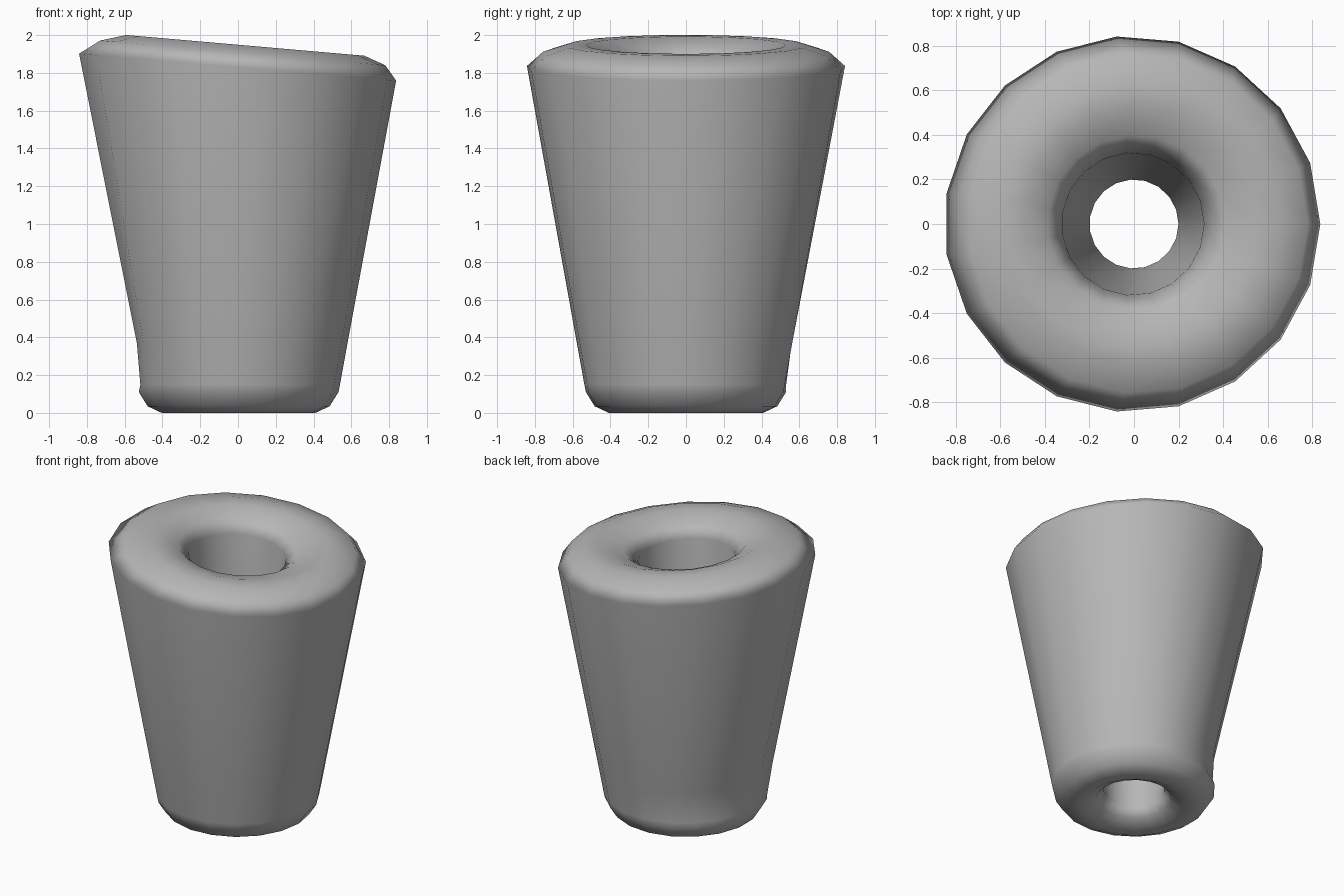
import bpy, bmesh, math

if "Cube" in bpy.data.objects:
    bpy.data.objects.remove(bpy.data.objects["Cube"])

SIDES = 19
# Closed ring profile: radius, height, x shift, tilt (z change per unit x), dent depth
PROFILE = [
    (0.20, 0.11, 0, 0, 0), (0.25, 0.04, 0, 0, 0), (0.33, 0.0, 0, 0, 0),
    (0.41, 0.0, 0, 0, 0), (0.485, 0.035, 0, 0, 0), (0.532, 0.11, 0, 0, 0),
    (0.54, 0.15, 0, 0, 0.022), (0.58, 0.37, 0, 0, 0.052),
    (0.845, 1.83, -0.008, -0.085, 0), (0.76, 1.908, 0.02, -0.087, 0),
    (0.635, 1.949, 0.035, -0.087, 0), (0.53, 1.949, 0.03, -0.087, 0),
    (0.40, 1.905, 0.01, -0.087, 0), (0.32, 1.83, -0.005, -0.085, 0),
]


def dent_weight(angle):
    # small dent low on the back left of the wall
    offset = min(abs(angle - math.radians(150)), math.radians(60))
    return max(0.0, math.cos(offset * 1.5)) ** 0.5


bm = bmesh.new()
rings = []
for radius, height, shift, tilt, dent in PROFILE:
    ring = []
    for i in range(SIDES):
        a = 2 * math.pi * i / SIDES
        r = radius - dent * dent_weight(a)
        x = shift + r * math.cos(a)
        ring.append(bm.verts.new((x, r * math.sin(a), height + tilt * x)))
    rings.append(ring)

# Join neighbouring rings, closing the tube through its hole
for k, lower in enumerate(rings):
    upper = rings[(k + 1) % len(rings)]
    for i in range(SIDES):
        j = (i + 1) % SIDES
        bm.faces.new((lower[i], lower[j], upper[j], upper[i]))
bmesh.ops.recalc_face_normals(bm, faces=bm.faces)
for face in bm.faces:
    face.smooth = True

mesh = bpy.data.meshes.new("tapered_bead")
bm.to_mesh(mesh)
bm.free()
bead = bpy.data.objects.new("tapered_bead", mesh)
bpy.context.collection.objects.link(bead)

# Darker grey surface
grey = bpy.data.materials.new("dark_grey")
grey.diffuse_color = (0.47, 0.47, 0.47, 1)
grey.use_nodes = True
grey.node_tree.nodes["Principled BSDF"].inputs["Base Color"].default_value = grey.diffuse_color
mesh.materials.append(grey)

# Shading follows the large faces, so the wall stays even up to the rounded rims
weighted = bead.modifiers.new("even_shading", 'WEIGHTED_NORMAL')
weighted.weight = 50
